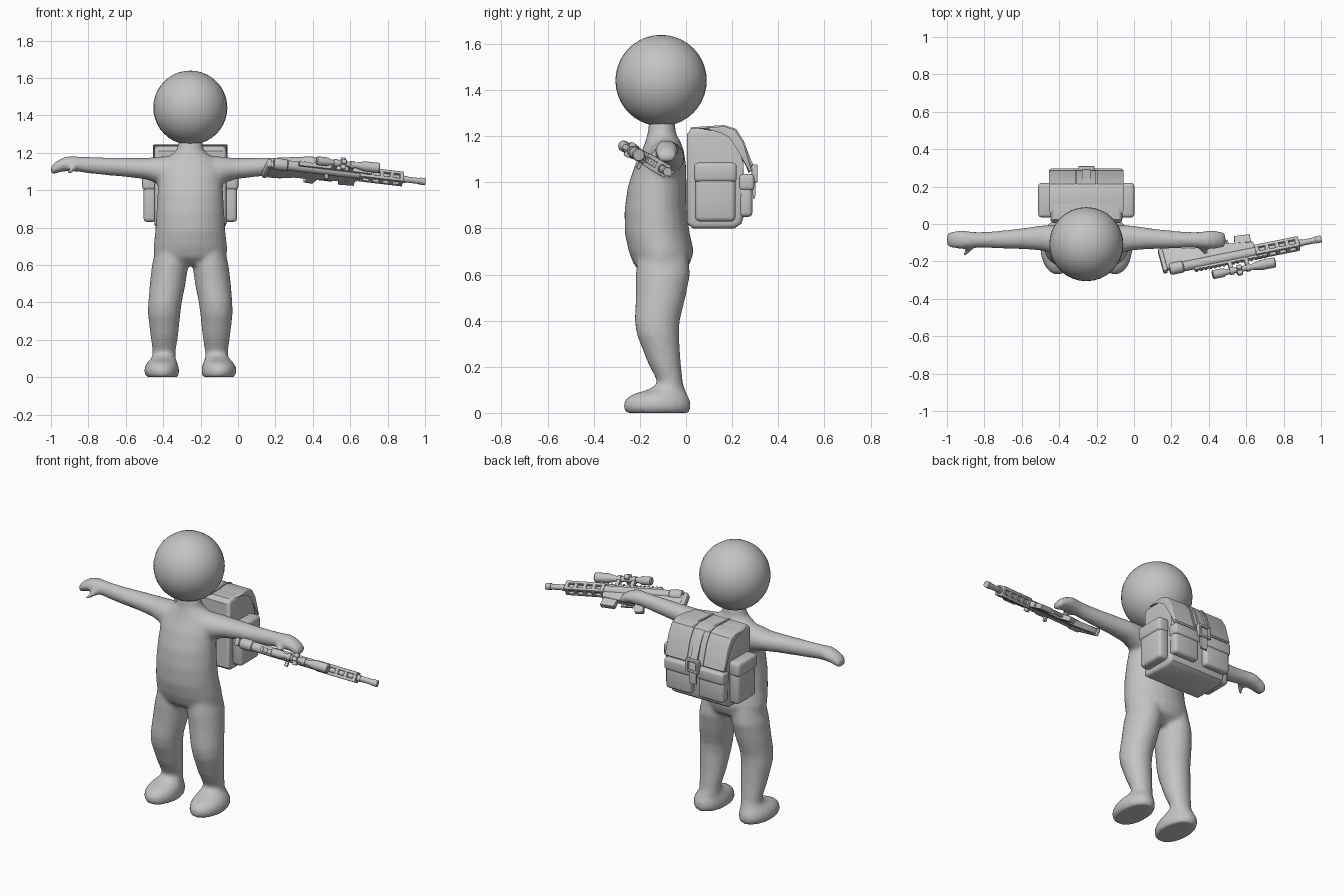
import bpy, bmesh, math
from mathutils import Vector, Matrix

if "Cube" in bpy.data.objects:
    bpy.data.objects.remove(bpy.data.objects["Cube"])

CX = -0.255  # centre line of the figure and backpack

grey = bpy.data.materials.new("plain_grey")
grey.diffuse_color = (0.55, 0.55, 0.55, 1)
grey.use_nodes = True
grey.node_tree.nodes["Principled BSDF"].inputs["Base Color"].default_value = grey.diffuse_color


def finish(name, bm, matrix=None, angle=35):
    """Turn a bmesh into a shaded object."""
    bmesh.ops.recalc_face_normals(bm, faces=bm.faces)
    me = bpy.data.meshes.new(name)
    bm.to_mesh(me)
    bm.free()
    me.materials.append(grey)
    ob = bpy.data.objects.new(name, me)
    bpy.context.collection.objects.link(ob)
    if matrix is not None:
        ob.matrix_world = matrix
    bpy.ops.object.select_all(action='DESELECT')
    ob.select_set(True)
    bpy.context.view_layer.objects.active = ob
    bpy.ops.object.shade_smooth_by_angle(angle=math.radians(angle))
    return ob


def loft(bm, axis, rings, flip=1, n=24):
    """Skin ellipses (x, y, z, half_a, half_b) stacked along x or z; x is relative to CX."""
    loops = []
    for x, y, z, a, b in rings:
        loop = []
        for i in range(n):
            t = math.tau * i / n
            c, s = a * math.cos(t), b * math.sin(t)
            d = (c, s, 0) if axis == 'z' else (0, c, s)
            loop.append(bm.verts.new((CX + flip * (x + d[0]), y + d[1], z + d[2])))
        loops.append(loop)
    for lo, hi in zip(loops, loops[1:]):
        for i in range(n):
            bm.faces.new((lo[i], lo[(i + 1) % n], hi[(i + 1) % n], hi[i]))
    bm.faces.new(loops[0])
    bm.faces.new(loops[-1])


def box(name, x, y, z, bevel=0.0, matrix=None):
    """Rounded box from (min, max) ranges."""
    bm = bmesh.new()
    bmesh.ops.create_cube(bm, size=1)
    for v in bm.verts:
        v.co = [(r[0] + r[1]) / 2 + c * (r[1] - r[0]) for r, c in zip((x, y, z), v.co)]
    if bevel:
        bmesh.ops.bevel(bm, geom=bm.edges[:], offset=bevel, segments=3, profile=0.5, affect='EDGES')
    return finish(name, bm, matrix)


def prism(name, profile, width, centre=0.0, bevel=0.0, swap=False, matrix=None):
    """Extrude a side profile across x (or across local y when swap is set)."""
    bm = bmesh.new()
    sides = []
    for s in (-width / 2, width / 2):
        sides.append([bm.verts.new((p, centre + s, q) if swap else (centre + s, p, q)) for p, q in profile])
    n = len(profile)
    for i in range(n):
        j = (i + 1) % n
        bm.faces.new((sides[0][i], sides[0][j], sides[1][j], sides[1][i]))
    caps = [bm.faces.new(s) for s in sides]
    if bevel:
        edges = list({e for f in caps for e in f.edges})
        bmesh.ops.bevel(bm, geom=edges, offset=bevel, segments=3, profile=0.5, affect='EDGES')
    return finish(name, bm, matrix)


def turned(name, profile, h=0.0, side=0.0, n=20, matrix=None):
    """Round part along local x from (length, radius) pairs."""
    bm = bmesh.new()
    loops = [[bm.verts.new((l, side + r * math.cos(math.tau * i / n), h + r * math.sin(math.tau * i / n)))
              for i in range(n)] for l, r in profile]
    for lo, hi in zip(loops, loops[1:]):
        for i in range(n):
            bm.faces.new((lo[i], lo[(i + 1) % n], hi[(i + 1) % n], hi[i]))
    bm.faces.new(loops[0])
    bm.faces.new(loops[-1])
    return finish(name, bm, matrix)


# ---- body: torso, legs, feet and arms fused into one smooth skin ----
bm = bmesh.new()
loft(bm, 'z', [(0, -.11, .60, .13, .07), (0, -.105, .64, .195, .12), (0, -.107, .70, .197, .142),
               (0, -.125, .78, .188, .141), (0, -.132, .88, .182, .135), (0, -.125, .98, .176, .128),
               (0, -.11, 1.08, .172, .11), (0, -.10, 1.14, .16, .09), (0, -.10, 1.18, .115, .075),
               (0, -.105, 1.21, .075, .062), (0, -.105, 1.27, .062, .056)])
for s in (-1, 1):
    loft(bm, 'z', [(.10, -.10, .68, .085, .11), (.108, -.10, .60, .097, .118), (.121, -.11, .50, .096, .108),
                   (.135, -.125, .40, .090, .098), (.140, -.122, .34, .087, .092), (.139, -.095, .22, .074, .072),
                   (.14, -.07, .14, .062, .056), (.142, -.062, .05, .06, .056)], s)
    loft(bm, 'z', [(.15, -.125, .0, .085, .138), (.153, -.125, .025, .094, .148), (.153, -.124, .055, .092, .143),
                   (.150, -.115, .08, .08, .120), (.143, -.085, .10, .066, .083), (.14, -.068, .125, .055, .055)], s)
    loft(bm, 'x', [(.08, -.095, 1.10, .075, .085), (.16, -.085, 1.105, .078, .075), (.24, -.075, 1.115, .068, .057),
                   (.34, -.078, 1.122, .056, .052), (.44, -.083, 1.127, .049, .048), (.54, -.085, 1.133, .043, .044),
                   (.60, -.085, 1.139, .043, .041), (.65, -.084, 1.142, .049, .041), (.69, -.084, 1.134, .049, .036),
                   (.725, -.084, 1.118, .045, .031), (.745, -.084, 1.105, .034, .022)], s)
    # thumb
    loft(bm, 'x', [(.595, -.10, 1.13, .024, .022), (.625, -.135, 1.115, .022, .020),
                   (.645, -.155, 1.10, .018, .017), (.658, -.162, 1.093, .01, .01)], s, 12)
body = finish("body", bm, angle=180)
rm = body.modifiers.new("fuse", 'REMESH')
rm.mode, rm.voxel_size, rm.use_smooth_shade = 'VOXEL', 0.012, True
sm = body.modifiers.new("soften", 'SMOOTH')
sm.factor, sm.iterations = 0.5, 8

# ---- head ----
bm = bmesh.new()
bmesh.ops.create_uvsphere(bm, u_segments=32, v_segments=20, radius=0.198)
finish("head", bm, Matrix.Translation((CX, -.108, 1.441)), 180)

# ---- backpack ----
prism("pack_main", [(.005, .82), (.005, 1.21), (.025, 1.235), (.16, 1.238), (.205, 1.22), (.235, 1.17),
                    (.25, 1.08), (.25, .85), (.24, .82), (.21, .80), (.03, .80)], .385, CX, .02)
# lid draped over the top and back
prism("pack_lid", [(.06, 1.232), (.165, 1.243), (.215, 1.226), (.25, 1.17), (.285, 1.05),
                   (.272, 1.04), (.23, 1.14), (.19, 1.20), (.15, 1.22)], .40, CX, .006)
for s in (-1, 1):
    side = "left" if s < 0 else "right"

    def span(a, b):
        return tuple(sorted((CX + s * a, CX + s * b)))
    box(side + "_side_pocket", span(.18, .25), (.04, .215), (.83, 1.05), .02)
    box(side + "_side_flap", span(.18, .257), (.035, .22), (1.0, 1.085), .018)
    box(side + "_back_pocket", span(.025, .195), (.23, .288), (.85, 1.0), .018)
    box(side + "_back_flap", span(.022, .20), (.23, .296), (.965, 1.035), .014)
    # seam strap over the lid
    prism(side + "_lid_strap", [(.02, 1.238), (.165, 1.248), (.218, 1.231), (.255, 1.17), (.29, 1.05),
                                (.28, 1.05), (.24, 1.16), (.20, 1.21), (.02, 1.225)], .012, CX + s * .055)
# centre closing strap with buckle
prism("closing_strap", [(.215, 1.228), (.25, 1.18), (.285, 1.09), (.304, 1.05), (.30, .93), (.29, .93),
                        (.285, 1.05), (.24, 1.15)], .045, CX)
for s in (-1, 1):
    box("buckle_side", (CX + s * .035 - .008, CX + s * .035 + .008), (.285, .31), (1.0, 1.075), .004)
for z in (1.0, 1.063):
    box("buckle_bar", (CX - .043, CX + .043), (.285, .31), (z, z + .014), .004)

# ---- rifle, built along local x and rolled toward the front ----
fwd = Vector((.80, .16, -.095)).normalized()
up = Vector((0, -.86, .5))
up = (up - fwd * up.dot(fwd)).normalized()
left = up.cross(fwd)
G = Matrix((fwd, left, up)).transposed().to_4x4()
G.translation = Vector((.2, -.24, 1.14))

turned("receiver_tube", [(-.01, .026), (0, .032), (.06, .032), (.065, .027), (.47, .027)], matrix=G)
prism("stock", [(-.025, .0), (-.03, -.11), (-.015, -.125), (.05, -.12), (.12, -.085), (.30, -.08),
                (.46, -.06), (.47, 0)], .034, 0, .006, True, G)
box("butt_pad", (-.045, -.022), (-.022, .022), (-.125, .01), .006, G)
prism("grip", [(.20, -.07), (.26, -.07), (.235, -.14), (.185, -.135)], .03, 0, .006, True, G)
prism("magazine", [(.36, -.05), (.45, -.05), (.455, -.108), (.37, -.115)], .03, 0, .004, True, G)
box("trigger_guard", (.26, .33), (-.006, .006), (-.105, -.097), 0, G)
box("trigger_guard_front", (.325, .333), (-.006, .006), (-.105, -.06), 0, G)
box("bolt_handle", (.27, .29), (-.055, .0), (-.01, .005), .003, G)
box("top_rail", (.12, .52), (-.011, .011), (.022, .037), 0, G)
for i in range(16):
    box("rail_tooth", (.125 + i * .025, .137 + i * .025), (-.014, .014), (.035, .041), 0, G)

# slotted handguard: four corner bars joined by blocks around the barrel
for sy in (-1, 1):
    for sz in (-1, 1):
        box("handguard_bar", (.46, .70), tuple(sorted((sy * .012, sy * .030))),
            tuple(sorted((sz * .012, sz * .030))), .004, G)
for i in range(5):
    l = .46 + i * .0545
    box("handguard_block", (l, l + .022), (-.029, .029), (-.029, .029), .004, G)
turned("barrel", [(.44, .019), (.72, .019), (.72, .016), (.79, .016), (.79, .019), (.822, .019)], matrix=G)

# scope with rings, turrets and mounts
turned("scope", [(.205, .018), (.21, .024), (.265, .024), (.285, .015), (.42, .015), (.47, .027),
                 (.545, .028), (.55, .024)], .085, matrix=G)
for l in (.30, .39):
    turned("scope_ring", [(l, .021), (l + .022, .021)], .085, matrix=G)
    box("scope_mount", (l, l + .022), (-.014, .014), (.03, .085), .002, G)
box("elevation_turret", (.338, .366), (-.012, .012), (.085, .118), .005, G)
box("windage_turret", (.338, .366), (-.034, .034), (.073, .097), .005, G)
